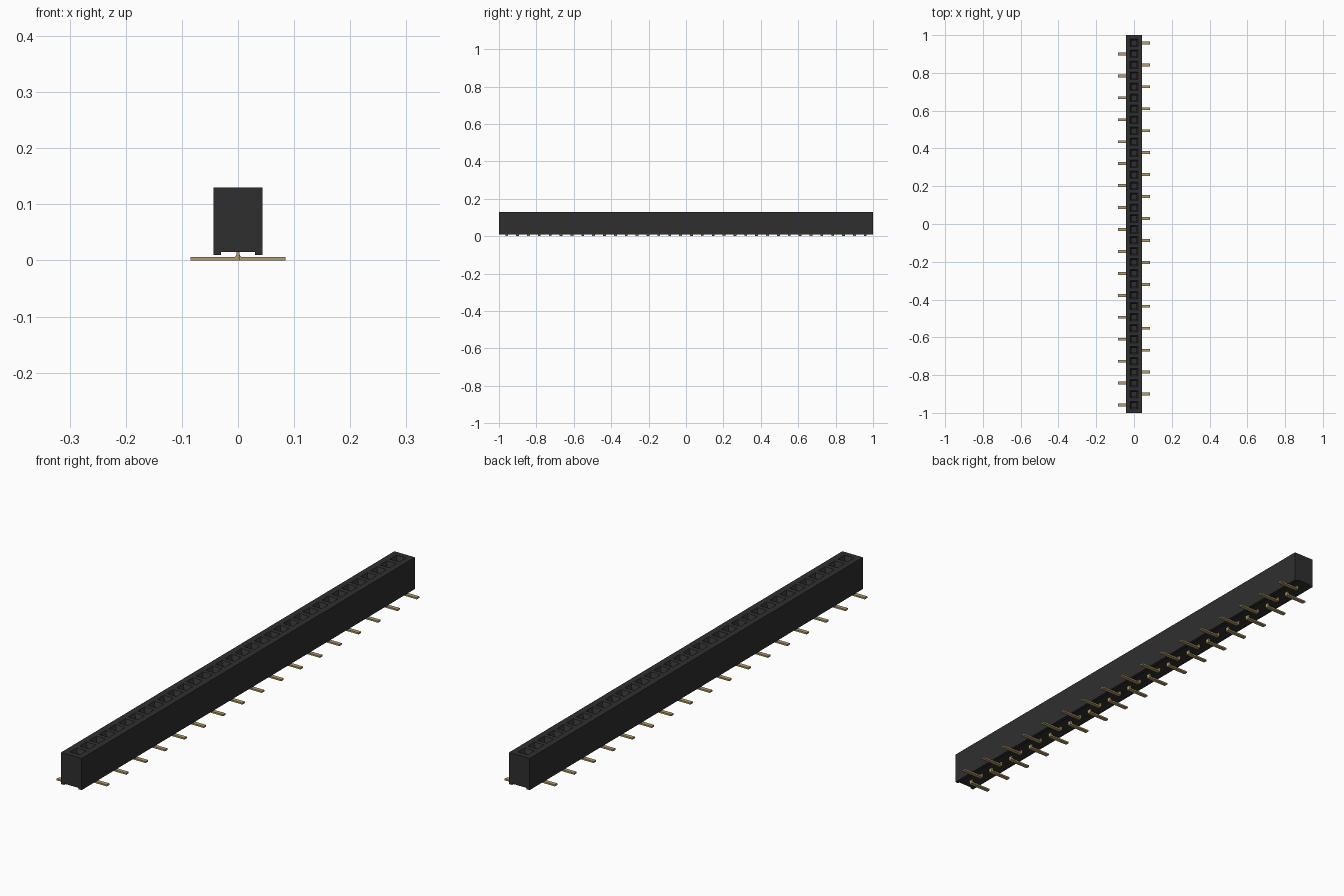
import bpy, bmesh
from mathutils import Vector

cube = bpy.data.objects.get("Cube")
if cube:
    bpy.data.objects.remove(cube, do_unlink=True)


def material(name, rgb):
    m = bpy.data.materials.new(name)
    m.use_nodes = True
    m.diffuse_color = (*rgb, 1)
    bsdf = next(n for n in m.node_tree.nodes if n.type == 'BSDF_PRINCIPLED')
    bsdf.inputs["Base Color"].default_value = (*rgb, 1)
    return m


def finish(bm, name, mat):
    bmesh.ops.recalc_face_normals(bm, faces=bm.faces)
    mesh = bpy.data.meshes.new(name)
    bm.to_mesh(mesh)
    bm.free()
    mesh.materials.append(mat)
    obj = bpy.data.objects.new(name, mesh)
    bpy.context.collection.objects.link(obj)
    return obj


def prism(bm, profile, y0, y1):
    """Extrude an x-z outline from y0 to y1."""
    face = bm.faces.new([bm.verts.new((x, y0, z)) for x, z in profile])
    new = bmesh.ops.extrude_face_region(bm, geom=[face])["geom"]
    verts = [v for v in new if isinstance(v, bmesh.types.BMVert)]
    bmesh.ops.translate(bm, verts=verts, vec=(0, y1 - y0, 0))


black = material("black plastic", (0.028, 0.028, 0.029))
gold = material("gold metal", (0.46, 0.33, 0.14))

PINS, PITCH = 34, 0.0581
W, TOP, HOLE = 0.0433, 0.13, 0.02
pin_ys = [(i - (PINS - 1) / 2) * PITCH for i in range(PINS)]

# Housing: long bar with a shallow channel between two bottom rails
bm = bmesh.new()
prism(bm, [(-W, 0.01), (-0.03, 0.01), (-0.03, 0.015), (0.03, 0.015),
           (0.03, 0.01), (W, 0.01), (W, TOP), (-W, TOP)], -1, 1)


def cut(co, no):
    # Only the top face is divided
    faces = [f for f in bm.faces if f.calc_center_median().z > TOP - 1e-4]
    geom = faces + list({e for f in faces for e in f.edges}) \
        + list({v for f in faces for v in f.verts})
    bmesh.ops.bisect_plane(bm, geom=geom, plane_co=co, plane_no=no, dist=1e-6)


for x in (-HOLE, HOLE):
    cut((x, 0, 0), (1, 0, 0))
for y in pin_ys:
    cut((0, y - HOLE, 0), (0, 1, 0))
    cut((0, y + HOLE, 0), (0, 1, 0))

# Sockets: tapered mouth, then a straight square well
mouths = []
for f in bm.faces:
    c = f.calc_center_median()
    if c.z > TOP - 1e-4 and abs(c.x) < 0.005 \
            and min(abs(c.y - y) for y in pin_ys) < 0.005:
        mouths.append((f, c.copy()))
for f, c in mouths:
    for scale, depth in ((0.6, 0.016), (1.0, 0.07)):
        new = bmesh.ops.extrude_discrete_faces(bm, faces=[f])["faces"]
        f = new[0]
        for v in f.verts:
            v.co.x = c.x + (v.co.x - c.x) * scale
            v.co.y = c.y + (v.co.y - c.y) * scale
            v.co.z -= depth
bmesh.ops.remove_doubles(bm, verts=bm.verts, dist=1e-6)
finish(bm, "housing", black)

# Contacts: bent strips whose feet alternate left and right
T, R = 0.003, 0.004
foot = [(-T, 0.1), (-T, 0.006 - 0.006), (0.085, 0), (0.085, 0.006),
        (T + R, 0.006), (T + R * 0.3, 0.006 + R * 0.3), (T, 0.006 + R), (T, 0.1)]
for side, name in ((-1, "right_contacts"), (1, "left_contacts")):
    bm = bmesh.new()
    for i, y in enumerate(pin_ys):
        if (1 if i % 2 else -1) == side:
            prism(bm, [(side * x, z) for x, z in foot], y - 0.0075, y + 0.0075)
    finish(bm, name, gold)
